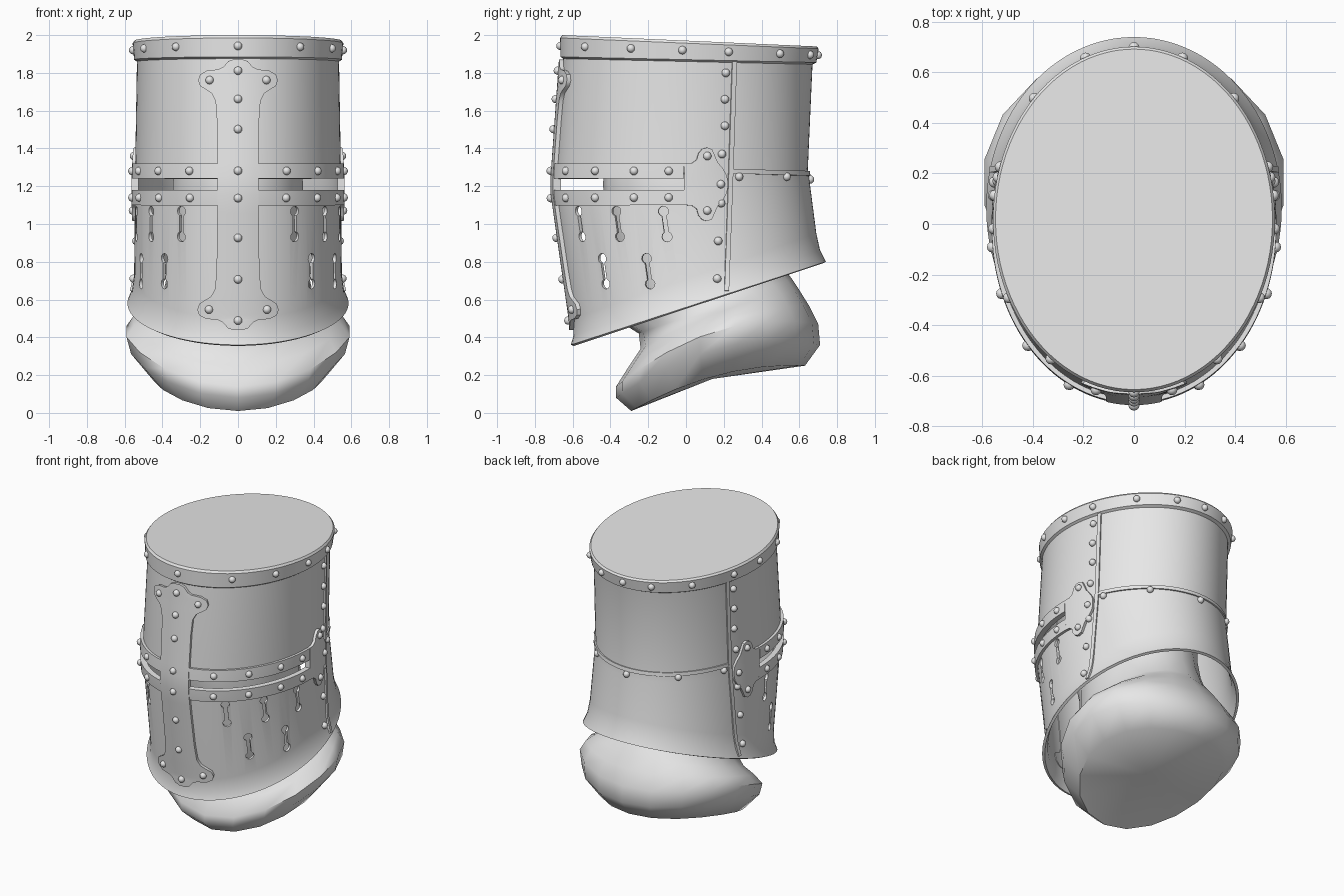
import bpy, bmesh
from math import sin, cos, pi, radians, asin
from mathutils import Vector, Matrix

if "Cube" in bpy.data.objects:
    bpy.data.objects.remove(bpy.data.objects["Cube"])

steel = bpy.data.materials.new("pale_grey_steel")
steel.use_nodes = True
COLOUR = (0.8, 0.8, 0.8, 1)
steel.diffuse_color = COLOUR
steel.node_tree.nodes["Principled BSDF"].inputs["Base Color"].default_value = COLOUR


def ring_point(ring, t):
    """Point on a tilted oval; t = 0 is the front, t = 90 degrees the left side."""
    yf, zf, yb, zb, w, lift = ring
    k = (1 - cos(t)) / 2
    return Vector((w * sin(t), yf + (yb - yf) * k, zf + (zb - zf) * k + lift * sin(t) ** 2))


def make(name, bm, angle=35):
    mesh = bpy.data.meshes.new(name)
    bm.to_mesh(mesh)
    bm.free()
    obj = bpy.data.objects.new(name, mesh)
    bpy.context.collection.objects.link(obj)
    mesh.materials.append(steel)
    smooth(obj, angle)
    return obj


def smooth(obj, angle):
    bpy.ops.object.select_all(action='DESELECT')
    obj.select_set(True)
    bpy.context.view_layer.objects.active = obj
    bpy.ops.object.shade_smooth_by_angle(angle=radians(angle))


def bake(obj, angle=35):
    """Replace the mesh by its modified result."""
    graph = bpy.context.evaluated_depsgraph_get()
    mesh = bpy.data.meshes.new_from_object(obj.evaluated_get(graph))
    obj.modifiers.clear()
    obj.data = mesh
    smooth(obj, angle)


def grid(rows, closed=False):
    bm = bmesh.new()
    vs = [[bm.verts.new(p) for p in row] for row in rows]
    n = len(vs[0])
    for a, b in zip(vs, vs[1:]):
        for j in range(n if closed else n - 1):
            k = (j + 1) % n
            bm.faces.new((a[j], a[k], b[k], b[j]))
    return bm, vs


def loft(rings, n):
    return grid([[ring_point(r, 2 * pi * j / n) for j in range(n)] for r in rings], True)


# Helm wall, rings from the flared lower edge to the top
WALL = [(-.61, .36, .74, .80, .585, 0), (-.595, .41, .71, .86, .562, 0),
        (-.60, .50, .69, .95, .55, 0), (-.695, 1.16, .655, 1.22, .545, 0),
        (-.695, 1.25, .645, 1.29, .545, 0), (-.65, 1.88, .67, 1.85, .535, 0),
        (-.645, 1.98, .685, 1.92, .54, 0)]


def wall(t, z):
    pts = [ring_point(r, t) for r in WALL]
    for a, b in zip(pts, pts[1:]):
        if z <= b.z:
            break
    return a.lerp(b, (z - a.z) / (b.z - a.z))


def normal(t, z):
    d = .01
    across = wall(t + d, z) - wall(t - d, z)
    up = wall(t, z + d) - wall(t, z - d)
    return across.cross(up).normalized()


def angle_at_y(y, z):
    lo, hi = 0, pi
    for _ in range(24):
        mid = (lo + hi) / 2
        if wall(mid, z).y < y:
            lo = mid
        else:
            hi = mid
    return lo


def angle_at_x(x):
    return asin(x / .545)


def plate(name, rows, thick):
    """Thin plate laid over the wall; rows hold (angle, height) pairs."""
    bm, _ = grid([[wall(t, z) for t, z in row] for row in rows])
    obj = make(name, bm)
    mod = obj.modifiers.new("thickness", 'SOLIDIFY')
    mod.thickness, mod.offset = thick, 0
    bake(obj, 40)


def steps(a, b, n):
    return [a + (b - a) * i / n for i in range(n + 1)]


# Cutter for the eye slit and the keyhole breaths
bm = bmesh.new()
bmesh.ops.create_cube(bm, size=1, matrix=Matrix.Translation((0, -.51, 1.21)) @ Matrix.Diagonal((2, 1, .06, 1)))
arc = [radians(a) for a in range(-65, 246, 31)]
half = [(.027 * cos(a), .068 + .027 * sin(a)) for a in arc]
outline = half + [(-u, -v) for u, v in half]
for y, z in ((-.56, 1.0), (-.36, 1.0), (-.11, 1.0), (-.435, .75), (-.20, .75)):
    for side in (-1, 1):
        t = side * angle_at_y(y, z)
        out = normal(t, z)
        up = (wall(t, z + .05) - wall(t, z - .05)).normalized()
        right = up.cross(out)
        c = wall(t, z)
        loops = [[bm.verts.new(c + right * u + up * v + out * d) for u, v in outline] for d in (-.07, .07)]
        bm.faces.new(loops[0])
        bm.faces.new(loops[1])
        for j in range(len(outline)):
            bm.faces.new((loops[0][j - 1], loops[0][j], loops[1][j], loops[1][j - 1]))
bmesh.ops.recalc_face_normals(bm, faces=bm.faces)
cutter = make("opening_cutter", bm)
cutter.hide_render = True

# Helm wall with openings
bm, _ = loft(WALL, 96)
helm = make("helm_wall", bm)
mod = helm.modifiers.new("thickness", 'SOLIDIFY')
mod.thickness, mod.offset = .018, -1
mod = helm.modifiers.new("openings", 'BOOLEAN')
mod.operation, mod.solver, mod.object = 'DIFFERENCE', 'EXACT', cutter
bake(helm)
bpy.data.objects.remove(cutter)

# Top lid with its riveted rim
bm, vs = loft([(-.65, 1.875, .67, 1.845, .535, 0), (-.665, 1.885, .69, 1.855, .55, 0),
               (-.666, 1.985, .702, 1.928, .558, 0), (-.655, 2.0, .692, 1.94, .548, 0)], 96)
bm.faces.new(vs[-1])
make("top_lid", bm)

# Front bar with three-lobed ends
TIP = [(1.87, .02), (1.86, .05), (1.83, .075), (1.815, .10), (1.81, .16), (1.79, .195), (1.76, .205),
       (1.73, .195), (1.71, .165), (1.69, .135), (1.65, .115), (1.55, .108), (1.32, .105), (1.25, .105)]
bar = [(2.31 - z, w) for z, w in TIP] + [(1.16, .105)] + TIP[::-1]
plate("front_bar", [[(angle_at_x(x), z) for x in steps(-w, w, 10)] for z, w in bar], .044)

# Bands above and below the eye slit
end = angle_at_y(-.01, 1.21)
for name, low in (("upper_band", 1.24), ("lower_band", 1.10)):
    plate(name, [[(t, z) for t in steps(-end, end, 64)] for z in steps(low, low + .08, 2)], .036)

# Lobed ends of the bands and the side seams
LOBE = [(-.01, .11), (.03, .112), (.055, .13), (.065, .165), (.085, .188), (.11, .195), (.135, .185),
        (.15, .15), (.165, .115), (.19, .085), (.21, .05), (.216, .02)]
for side, word in ((1, "left"), (-1, "right")):
    cols = [[(side * angle_at_y(y, z), z) for z in steps(1.21 - h, 1.21 + h, 8)] for y, h in LOBE]
    plate(word + "_band_end", cols, .036)
    seam = []
    for z in steps(.645, 1.86, 12):
        y = .215 + .04 * (z - .645) / 1.2
        seam.append([(side * angle_at_y(y + d, z), z) for d in (-.012, 0, .012)])
    plate(word + "_side_seam", seam, .018)

# Seam across the back
start = angle_at_y(.24, 1.28)
plate("back_seam", [[(t, z + .02 * cos(t)) for t in steps(start, 2 * pi - start, 40)]
                    for z in (1.275, 1.288, 1.30)], .018)

# Rivets
spots = []
for z in (1.81, 1.66, 1.5, 1.28, 1.14, .93, .71, .49):
    spots.append((0, z, .024))
pairs = [(angle_at_x(.145), z, .022) for z in (1.76, .55)]
pairs += [(angle_at_y(y, z), z, .018) for z in (1.28, 1.14) for y in (-.62, -.47, -.27, -.09)]
pairs += [(angle_at_y(y, z), z, .018) for y, z in ((.11, 1.36), (.18, 1.21), (.11, 1.07))]
pairs += [(angle_at_y(y, z), z, .004) for y, z in
          ((.21, 1.8), (.205, 1.66), (.205, 1.52), (.19, 1.37), (.185, 1.11), (.17, .91), (.165, .71),
           (.28, 1.25), (.53, 1.25))]
spots.append((pi, 1.235, .004))
for deg in (0, 36, 63, 87, 108, 135, 160, 180):
    t = radians(deg)
    item = (t, 1.92 + .022 * cos(t), .018)
    (spots if deg in (0, 180) else pairs).append(item)
spots += pairs + [(-t, z, d) for t, z, d in pairs]
bm = bmesh.new()
for t, z, d in spots:
    centre = wall(t, z) + normal(t, z) * d
    bmesh.ops.create_uvsphere(bm, u_segments=12, v_segments=8, radius=.022, matrix=Matrix.Translation(centre))
make("rivets", bm, 60)

# Padded collar, with the hooded head inside the helm
bm, vs = loft([(-.29, .01, .63, .25, .46, .07), (-.37, .08, .71, .36, .575, .12),
               (-.37, .14, .70, .47, .60, .13), (-.30, .25, .65, .57, .56, .08),
               (-.24, .34, .60, .65, .49, .04), (-.25, .42, .56, .71, .43, 0),
               (-.33, .47, .53, .75, .40, 0), (-.36, .80, .48, .88, .36, 0),
               (-.41, .95, .46, 1.0, .35, 0), (-.44, 1.21, .46, 1.21, .35, 0),
               (-.41, 1.5, .42, 1.5, .32, 0), (-.2, 1.72, .25, 1.72, .18, 0)], 18)
bm.faces.new(vs[-1])
hub = bm.verts.new((0, .14, .18))
for j in range(18):
    bm.faces.new((vs[0][j], vs[0][j - 1], hub))
bmesh.ops.recalc_face_normals(bm, faces=bm.faces)
make("collar_and_hood", bm, 50)
